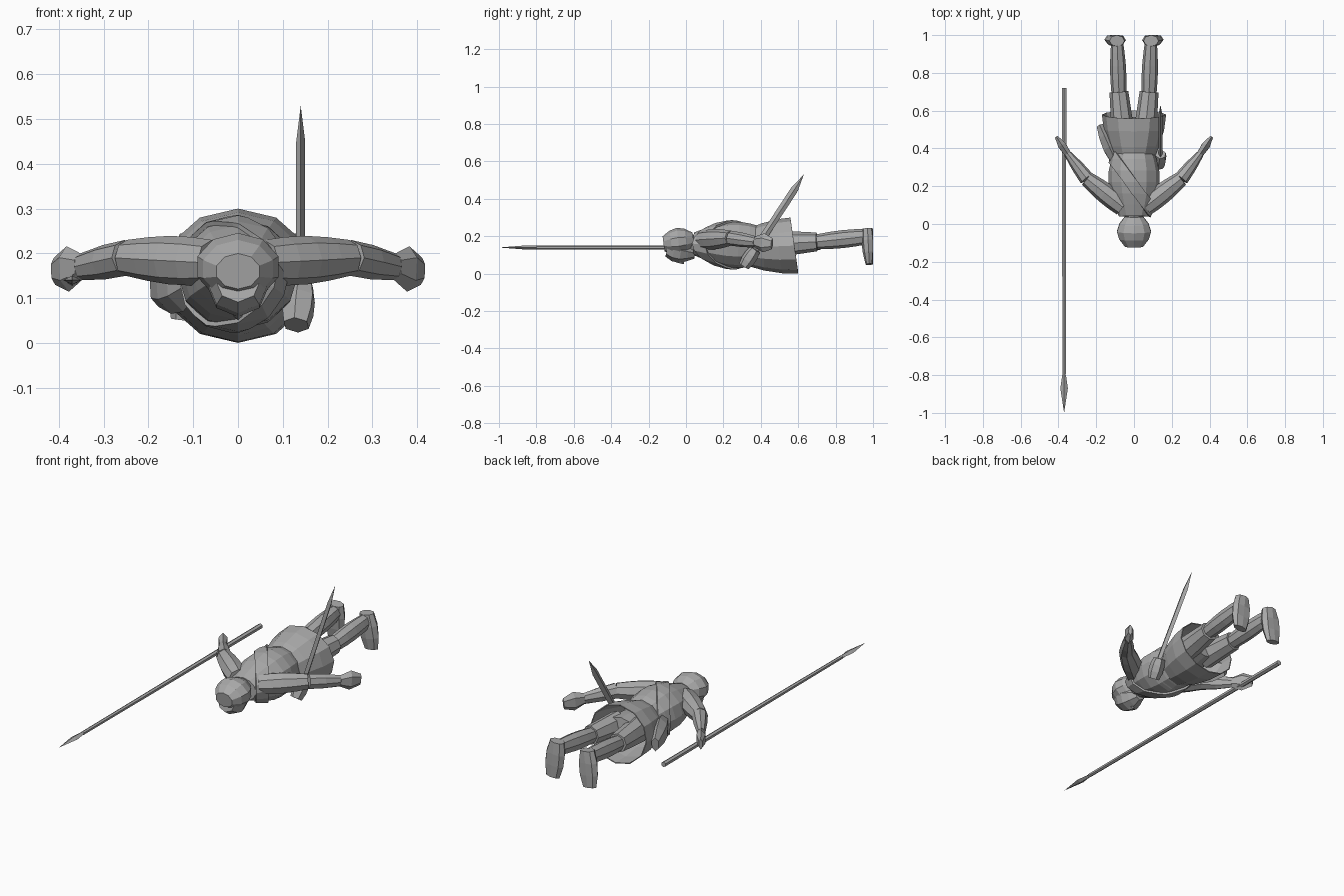
import bpy, bmesh
from math import sin, cos, pi, tau
from mathutils import Vector

if "Cube" in bpy.data.objects:
    bpy.data.objects.remove(bpy.data.objects["Cube"])

material = bpy.data.materials.new("plain_grey")
material.use_nodes = True
grey = (.4, .4, .4, 1)
material.diffuse_color = grey
material.node_tree.nodes["Principled BSDF"].inputs["Base Color"].default_value = grey

UP = Vector((0, 0, 1))
BACKWARD = Vector((0, 1, 0))


def finish(name, bm):
    bmesh.ops.recalc_face_normals(bm, faces=bm.faces)
    mesh = bpy.data.meshes.new(name)
    bm.to_mesh(mesh)
    bm.free()
    mesh.materials.append(material)
    part = bpy.data.objects.new(name, mesh)
    bpy.context.collection.objects.link(part)
    return part


def limb(name, start, end, start_size, end_size, swell=0, steps=4, sides=8,
         mirrored=False, reference=UP, closed_end=True, rule=None):
    """Flat-sided tube between two points; sizes are (half width, half depth)."""
    bm = bmesh.new()
    start, end = Vector(start), Vector(end)
    start_size, end_size = Vector(start_size), Vector(end_size)
    across = (end - start).cross(reference).normalized()
    upward = across.cross(end - start).normalized()
    rings = []
    for step in range(steps + 1):
        along = step / steps
        width, depth = start_size.lerp(end_size, along) * (1 + swell * sin(pi * along))
        ring = []
        for corner in range(sides):
            angle = tau * corner / sides
            point = start.lerp(end, along)
            point += across * width * sin(angle) + upward * depth * cos(angle)
            if rule:
                rule(point)
            if mirrored:
                point.x = -point.x
            ring.append(bm.verts.new(point))
        rings.append(ring)
    for ring, following in zip(rings, rings[1:]):
        for corner in range(sides):
            beside = (corner + 1) % sides
            bm.faces.new((ring[corner], ring[beside], following[beside], following[corner]))
    bm.faces.new(rings[0])
    if closed_end:
        bm.faces.new(rings[-1])
    return finish(name, bm)


def thicken(part, thickness):
    solid = part.modifiers.new("thickness", "SOLIDIFY")
    solid.thickness = thickness
    solid.offset = 1


# Head, with the face turned down and the hair around its crown
limb("face", (0, -.1, .14), (0, .05, .11), (.05, .05), (.03, .03), swell=.7)
limb("hair", (0, -.12, .16), (0, .04, .18), (.05, .04), (.05, .04), swell=.9, sides=10)
limb("nose", (0, -.05, .07), (0, -.01, .06), (.01, .01), (.01, .01), steps=1, sides=4)
limb("neck", (0, -.02, .16), (0, .07, .16), (.05, .04), (.05, .05), steps=1)

# Torso and belt
waist = Vector((0, .33, .14))
torso = limb("torso", (0, .04, .16), (0, .4, .15), (.08, .06), (.1, .1),
             swell=.5, steps=6, sides=12)
limb("belt", waist - BACKWARD * .03, waist, (.12, .11), (.11, .1), steps=1, sides=12)

# Shoulder strap: a slanted slice of the torso, thickened
bm = bmesh.new()
bm.from_mesh(torso.data)
slant = Vector((1.4, 1, 0)).normalized()
for sign in (-1, 1):
    bmesh.ops.bisect_plane(bm, geom=bm.verts[:] + bm.edges[:] + bm.faces[:],
                           plane_co=BACKWARD * .2 + slant * sign * .03,
                           plane_no=slant * sign, clear_outer=True)
thicken(finish("shoulder_strap", bm), .01)


def tilt_hem(point):
    if point.y > .5:
        point.y -= (point.z - waist.z) * .1


def flatten_sole(point):
    point.y = min(point.y, 1)


# Skirt with a tilted hem, and the hips inside it
skirt = limb("skirt", waist, (0, .58, .15), (.1, .1), (.17, .15), swell=.1, steps=3,
             sides=12, closed_end=False, rule=tilt_hem)
thicken(skirt, -.005)
limb("hips", waist, (0, .56, .17), (.08, .07), (.1, .06), swell=.1, sides=10)

# Arms and legs, each built between named joints
shoulder, elbow = (.06, .09, .18), (.25, .24, .19)
wrist, fingertip = (.35, .37, .17), (.41, .46, .16)
hip, knee, ankle = (.06, .5, .16), (.08, .7, .17), (.09, .98, .2)
heel, toe = (.09, .97, .24), (.11, .98, .05)
for label, mirrored in (("left_", False), ("right_", True)):
    limb(label + "upper_arm", shoulder, elbow, (.05, .05), (.04, .04),
         swell=.2, mirrored=mirrored)
    limb(label + "forearm", elbow, wrist, (.04, .04), (.02, .03),
         swell=.1, steps=2, mirrored=mirrored)
    limb(label + "hand", wrist, fingertip, (.02, .03), (.01, .03),
         swell=.7, steps=2, sides=6, mirrored=mirrored)
    limb(label + "breeches", hip, knee, (.06, .07), (.05, .05), steps=2, mirrored=mirrored)
    limb(label + "shin", knee, ankle, (.04, .04), (.03, .04),
         swell=.2, mirrored=mirrored)
    limb(label + "foot", heel, toe, (.04, .03), (.04, .02), swell=.4, steps=3,
         mirrored=mirrored, reference=-BACKWARD, rule=flatten_sole)

# Bag on the right hip
limb("hip_bag", (-.1, .34, .15), (-.18, .52, .12), (.03, .05), (.02, .04),
     swell=.6, steps=3, sides=6)

# Sword slung through the belt on the left
pommel, guard = Vector((.13, .31, .04)), Vector((.14, .37, .13))
limb("sword_hilt", pommel, guard, (.03, .03), (.03, .03), swell=.3, steps=3, sides=6)
blade_middle = Vector((.14, .58, .45))
limb("sword_blade", guard, blade_middle, (.01, .02), (.01, .02), steps=1, sides=4)
limb("sword_tip", blade_middle, (.14, .63, .53), (.01, .02), (0, 0), steps=1, sides=4)

# Spear
spear_butt, spear_neck = Vector((-.37, .72, .14)), Vector((-.37, -.8, .14))
spear_blade, spear_point = spear_neck - BACKWARD * .07, spear_neck - BACKWARD * .2
limb("spear_shaft", spear_butt, spear_neck, (.014, .014), (.01, .01), steps=1, sides=6)
limb("spear_socket", spear_neck, spear_blade, (.01, .01), (.02, .01), steps=1, sides=4)
limb("spear_head", spear_blade, spear_point, (.02, .01), (0, 0), steps=1, sides=4)
